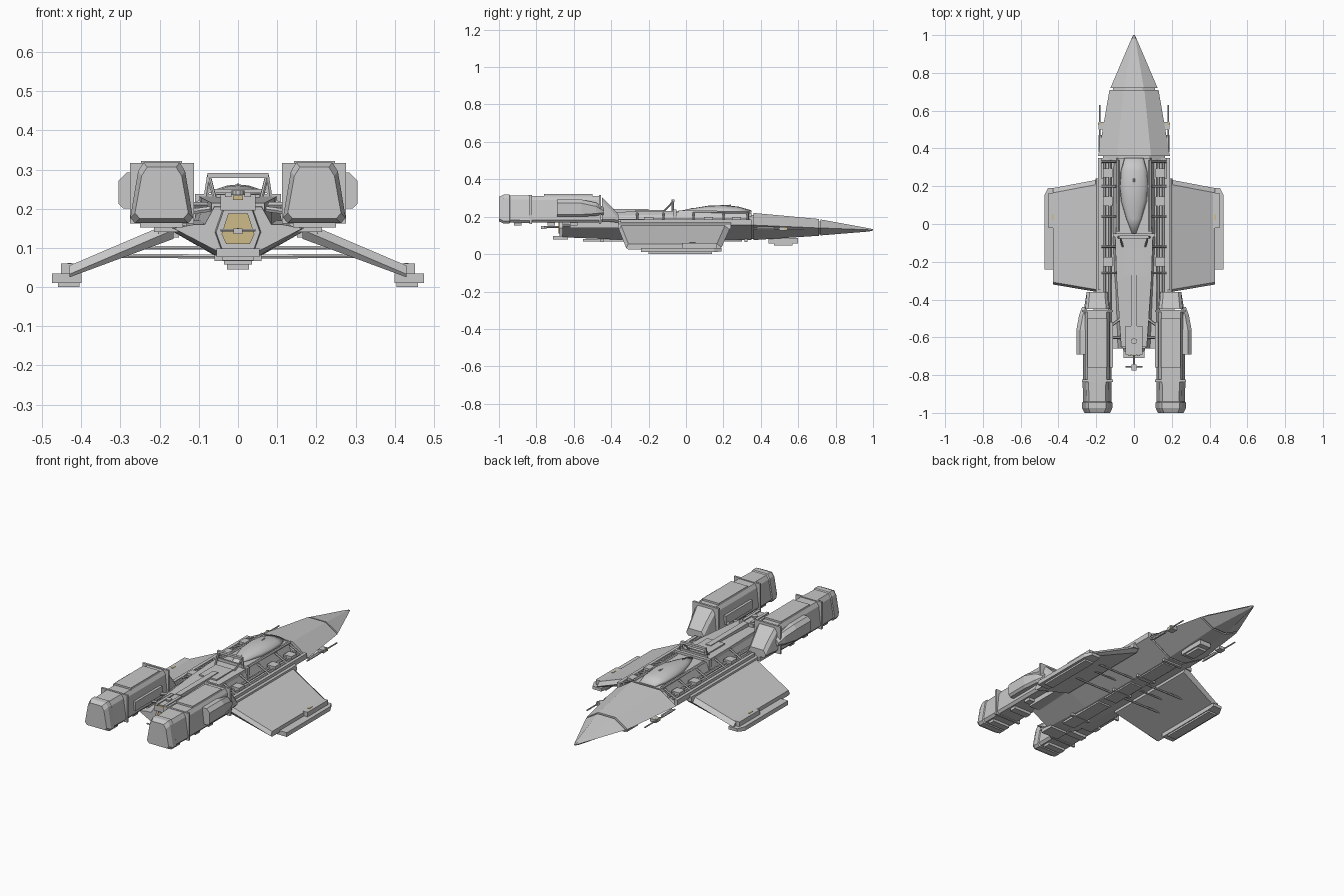
import bpy, bmesh, math
from mathutils import Vector


def material(name, col):
    m = bpy.data.materials.new(name)
    m.diffuse_color = (*col, 1)
    return m


GREY = material("hull grey", (0.58, 0.58, 0.58))
TAN = material("tan glass", (0.62, 0.50, 0.25))


def finish(name, bm, mat=GREY, smooth=False):
    bmesh.ops.recalc_face_normals(bm, faces=bm.faces)
    me = bpy.data.meshes.new(name)
    bm.to_mesh(me)
    bm.free()
    me.materials.append(mat)
    ob = bpy.data.objects.new(name, me)
    bpy.context.collection.objects.link(ob)
    if smooth:
        for p in me.polygons:
            p.use_smooth = True
    return ob


def loft(name, rings, mat=GREY, smooth=False):
    """Skin a closed solid through rings of equal point count."""
    bm = bmesh.new()
    vs = [[bm.verts.new(p) for p in r] for r in rings]
    n = len(vs[0])
    for a, b in zip(vs, vs[1:]):
        for i in range(n):
            j = (i + 1) % n
            bm.faces.new((a[i], a[j], b[j], b[i]))
    bm.faces.new(vs[0])
    bm.faces.new(vs[-1])
    return finish(name, bm, mat, smooth)


def box(name, x0, x1, y0, y1, z0, z1, mat=GREY):
    return loft(name, [[(x0, y, z0), (x1, y, z0), (x1, y, z1), (x0, y, z1)] for y in (y0, y1)], mat)


def rod(name, a, b, r, sides=6):
    a, b = Vector(a), Vector(b)
    q = (b - a).to_track_quat('Z', 'Y')
    ang = [2 * math.pi * i / sides for i in range(sides)]
    return loft(name, [[p + q @ Vector((r * math.cos(t), r * math.sin(t), 0)) for t in ang] for p in (a, b)])


def hexa(y, wt, wm, wb, zt, zm, zb):
    """Six-sided hull section: top, widest and bottom half widths and heights."""
    return [(-wt, y, zt), (wt, y, zt), (wm, y, zm), (wb, y, zb), (-wb, y, zb), (-wm, y, zm)]


# Nose cone, forward hull and the narrower joints between sections
loft("nose", [hexa(0.72, 0.052, 0.125, 0.045, 0.185, 0.14, 0.10),
              hexa(0.98, 0.007, 0.014, 0.006, 0.138, 0.13, 0.121),
              hexa(1.0, 0.003, 0.005, 0.003, 0.133, 0.13, 0.126)])
loft("forward_hull", [hexa(0.36, 0.09, 0.19, 0.05, 0.22, 0.155, 0.075),
                      hexa(0.71, 0.055, 0.13, 0.045, 0.188, 0.14, 0.098)])
loft("nose_joint", [hexa(0.69, 0.045, 0.11, 0.04, 0.178, 0.14, 0.105),
                    hexa(0.74, 0.045, 0.11, 0.04, 0.172, 0.14, 0.105)])
loft("hull_joint", [hexa(0.33, 0.08, 0.165, 0.045, 0.21, 0.155, 0.082),
                    hexa(0.38, 0.08, 0.165, 0.045, 0.21, 0.155, 0.082)])

# Main lower hull, with raised spine on top
loft("lower_hull", [hexa(-0.66, 0.11, 0.165, 0.05, 0.16, 0.15, 0.09),
                    hexa(-0.35, 0.14, 0.19, 0.05, 0.17, 0.155, 0.077),
                    hexa(0.35, 0.14, 0.19, 0.05, 0.17, 0.155, 0.075)])
loft("spine", [[(-b, y, 0.16), (b, y, 0.16), (t, y, z), (-t, y, z)] for y, b, t, z in
               ((-0.66, 0.085, 0.06, 0.205), (-0.28, 0.105, 0.085, 0.222),
                (-0.06, 0.115, 0.095, 0.225), (0.35, 0.11, 0.085, 0.22))])
loft("spine_deck", [[(-w, y, z - 0.02), (w, y, z - 0.02), (w, y, z), (-w, y, z)] for y, w, z in
                    ((-0.65, 0.068, 0.215), (-0.28, 0.093, 0.228), (-0.06, 0.1, 0.232))])
box("deck_hatch", -0.055, 0.055, -0.27, -0.12, 0.225, 0.236)
box("deck_rib", -0.016, 0.016, -0.54, -0.2, 0.215, 0.24)
box("cockpit_bulkhead", -0.11, 0.11, -0.07, -0.05, 0.17, 0.238)

# Tail block with framed tan window and small thruster
box("tail_box", -0.045, 0.045, -0.69, -0.54, 0.195, 0.236)
for x in (-0.025, 0.025):
    box("tail_box_rail", x - 0.008, x + 0.008, -0.7, -0.55, 0.23, 0.242)
rod("tail_cap", (0, -0.62, 0.23), (0, -0.62, 0.246), 0.016, 10)
box("tail_tan_light", -0.013, 0.013, -0.695, -0.69, 0.222, 0.234, TAN)
loft("tail_frame", [hexa(-0.675, 0.035, 0.056, 0.04, 0.2, 0.14, 0.095),
                    hexa(-0.6, 0.05, 0.07, 0.05, 0.205, 0.14, 0.09)])
loft("tail_window", [hexa(y, 0.025, 0.042, 0.03, 0.188, 0.135, 0.11) for y in (-0.681, -0.674)], TAN)
rod("tail_probe", (0, -0.77, 0.145), (0, -0.67, 0.145), 0.006)
rod("tail_probe_bar", (-0.045, -0.755, 0.145), (0.045, -0.755, 0.145), 0.004)
box("tail_probe_tip", -0.012, 0.012, -0.775, -0.745, 0.135, 0.15)
box("tail_step", -0.055, 0.055, -0.71, -0.63, 0.077, 0.098)

# Cockpit canopy: pointed teardrop lofted from arches
can = []
for y, w, h in ((-0.05, 0.012, 0.006), (0.03, 0.042, 0.022), (0.12, 0.068, 0.037),
                (0.2, 0.076, 0.04), (0.28, 0.07, 0.032), (0.35, 0.05, 0.012)):
    can.append([(w * math.cos(math.pi * i / 8), y, 0.222 + h * math.sin(math.pi * i / 8)) for i in range(9)])
loft("canopy", can, GREY, True)
for s in (-1, 1):
    rod("canopy_sill", (s * 0.085, -0.04, 0.226), (s * 0.085, 0.34, 0.224), 0.008)
rod("canopy_rib", (0, 0.02, 0.241), (0, 0.24, 0.261), 0.004)

# Roll bar behind the cockpit
for s in (-1, 1):
    rod("roll_bar_post", (s * 0.083, -0.07, 0.22), (s * 0.073, -0.07, 0.285), 0.007)
    rod("roll_bar_brace", (s * 0.073, -0.07, 0.28), (s * 0.06, -0.12, 0.228), 0.005)
box("roll_bar_top", -0.078, 0.078, -0.078, -0.062, 0.278, 0.291)
box("roll_bar_lower", -0.08, 0.08, -0.075, -0.065, 0.24, 0.25)

# Belly sensor and keel plates
box("belly_sensor", -0.036, 0.036, 0.44, 0.6, 0.058, 0.085)
box("belly_sensor_base", -0.028, 0.028, 0.47, 0.57, 0.045, 0.06)
for y0, y1 in ((-0.55, -0.25), (-0.2, 0.02), (0.08, 0.3)):
    box("keel_plate", -0.04, 0.04, y0, y1, 0.068, 0.08)
for y in (-0.45, -0.1, 0.1, 0.32):
    box("keel_band", -0.06, 0.06, y - 0.008, y + 0.008, 0.066, 0.082)


def engine_ring(s, y, wb, wt, zb, zt, c=0.195):
    """Chamfered trapezoid engine section."""
    right = [(wb - 0.012, zb), (wb, zb + 0.014), (wt + 0.014, zt - 0.022), (wt, zt)]
    pts = right + [(-x, z) for x, z in reversed(right)]
    return [(s * (c + x), y, z) for x, z in pts]


for s in (-1, 1):
    def sbox(name, x0, x1, *rest):
        return box(name, s * x0, s * x1, *rest)

    # Engine nacelle: nozzle, body, slanted intake
    loft("engine_body", [engine_ring(s, -0.83, 0.076, 0.05, 0.168, 0.312),
                         engine_ring(s, -0.46, 0.076, 0.05, 0.168, 0.312)])
    loft("engine_nozzle", [engine_ring(s, -1.0, 0.068, 0.037, 0.175, 0.306),
                           engine_ring(s, -0.975, 0.08, 0.046, 0.163, 0.318),
                           engine_ring(s, -0.945, 0.08, 0.046, 0.163, 0.318),
                           engine_ring(s, -0.94, 0.075, 0.043, 0.168, 0.313),
                           engine_ring(s, -0.83, 0.077, 0.046, 0.166, 0.315)])
    loft("engine_intake", [engine_ring(s, -0.45, 0.07, 0.048, 0.172, 0.305),
                           engine_ring(s, -0.4, 0.062, 0.043, 0.172, 0.255),
                           engine_ring(s, -0.36, 0.055, 0.04, 0.168, 0.21)])
    for y in (-0.83, -0.46):
        sbox("engine_flange", 0.112, 0.276, y - 0.006, y + 0.006, 0.162, 0.317)
    sbox("engine_top_plate", 0.143, 0.247, -0.76, -0.5, 0.308, 0.322)
    sbox("engine_side_strip", 0.112, 0.13, -0.76, -0.52, 0.2, 0.25)
    for y in (-0.9, -0.72, -0.6):
        sbox("engine_belly_rib", 0.14, 0.25, y - 0.02, y + 0.02, 0.152, 0.172)
    sbox("engine_pylon", 0.13, 0.215, -0.62, -0.36, 0.14, 0.172)

    # Pod bulging from the outer engine side
    loft("engine_side_pod", [[(s * 0.25, y, z0), (s * (x - 0.012), y, z0), (s * x, y, z0 + 0.012),
                              (s * x, y, z1 - 0.02), (s * (x - 0.02), y, z1), (s * 0.25, y, z1)]
                             for y, x, z0, z1 in ((-0.69, 0.305, 0.2, 0.292), (-0.56, 0.305, 0.2, 0.292),
                                                  (-0.48, 0.29, 0.205, 0.275), (-0.44, 0.275, 0.21, 0.25))])

    # Drooping wing with bevelled leading and trailing edges
    loft("wing", [[(s * x, y0, z - 0.022), (s * x, y0 + 0.012, z), (s * x, y1 - 0.025, z),
                   (s * x, y1, z - 0.02), (s * x, y1 - 0.02, z - t), (s * x, y0 + 0.012, z - t)]
                  for x, y0, y1, z, t in ((0.165, -0.365, 0.24, 0.168, 0.045),
                                          (0.43, -0.32, 0.19, 0.055, 0.03))])
    loft("wing_root_fairing", [[(s * 0.15, y, 0.14), (s * 0.205, y, 0.135), (s * 0.2, y, 0.162),
                                (s * 0.175, y, 0.178), (s * 0.15, y, 0.178)] for y in (-0.36, 0.24)])

    # Wingtip pod, its underplate and equipment box
    loft("wingtip_pod", [[(s * 0.4, y, z0), (s * x, y, z0), (s * x, y, z1), (s * 0.4, y, z1)]
                         for y, x, z0, z1 in ((-0.24, 0.475, 0.01, 0.034), (0.15, 0.475, 0.01, 0.034),
                                              (0.19, 0.455, 0.015, 0.032))])
    sbox("wingtip_underplate", 0.405, 0.46, -0.2, 0.14, 0.0, 0.012)
    sbox("wingtip_box", 0.415, 0.452, -0.02, 0.165, 0.03, 0.06)
    box("wingtip_tan_light", s * 0.425, s * 0.435, 0.02, 0.05, 0.058, 0.062, TAN)

    # Open side channel: outer rail, pipes, slanted frames
    sbox("side_rail", 0.172, 0.19, -0.35, 0.35, 0.155, 0.185)
    rod("inner_pipe", (s * 0.128, -0.64, 0.18), (s * 0.128, 0.34, 0.185), 0.008)
    rod("outer_pipe", (s * 0.155, -0.4, 0.178), (s * 0.155, 0.34, 0.18), 0.007)
    for y in (-0.26, -0.12, 0.04, 0.2, 0.33):
        rod("channel_frame", (s * 0.095, y, 0.218), (s * 0.182, y, 0.175), 0.006)
    for y in (-0.2, 0.12, 0.27):
        sbox("channel_box", 0.115, 0.165, y - 0.025, y + 0.025, 0.165, 0.198)
    rod("engine_strut", (s * 0.07, -0.5, 0.21), (s * 0.15, -0.56, 0.21), 0.008)
    rod("engine_strut", (s * 0.065, -0.6, 0.2), (s * 0.14, -0.6, 0.19), 0.008)

    # Wing braces under the hull
    for y in (-0.14, 0.05):
        rod("wing_brace", (s * 0.04, y, 0.078), (s * 0.34, y, 0.08), 0.006)
    rod("wing_brace_upper", (s * 0.05, -0.05, 0.1), (s * 0.29, -0.05, 0.1), 0.005)

    # Forward gun with mount
    rod("gun_barrel", (s * 0.182, 0.36, 0.135), (s * 0.182, 0.63, 0.135), 0.004)
    sbox("gun_mount", 0.15, 0.188, 0.5, 0.54, 0.126, 0.144)
    rod("gun_body", (s * 0.178, 0.38, 0.137), (s * 0.178, 0.47, 0.137), 0.009)
    box("gun_tan_band", s * 0.175, s * 0.19, 0.525, 0.534, 0.13, 0.146, TAN)
